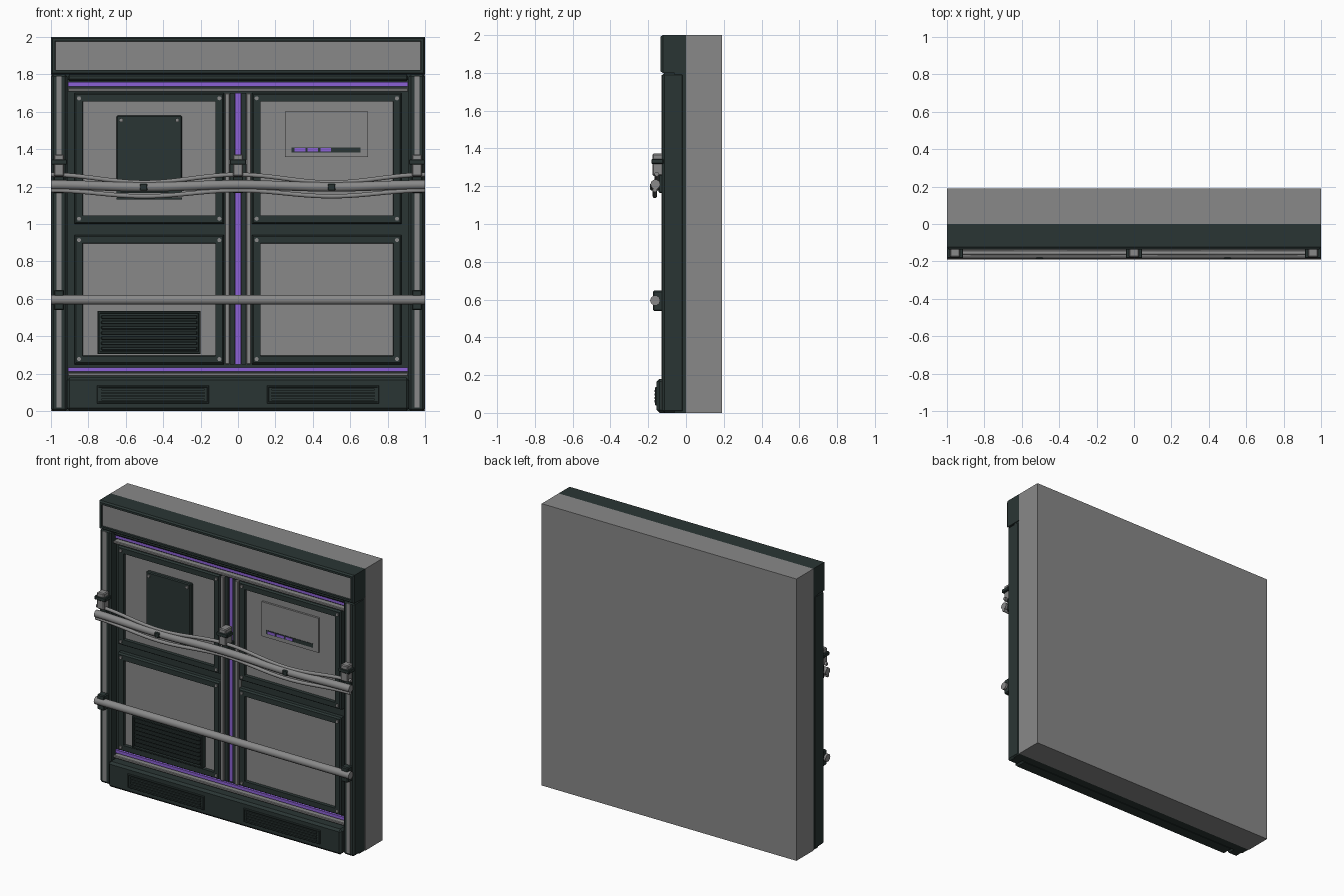
import bpy, bmesh, math
from mathutils import Vector

cube = bpy.data.objects.get("Cube")
if cube:
    bpy.data.objects.remove(cube)


def material(name, rgb):
    m = bpy.data.materials.new(name)
    m.use_nodes = True
    m.diffuse_color = (*rgb, 1)
    m.node_tree.nodes["Principled BSDF"].inputs["Base Color"].default_value = (*rgb, 1)
    return m


GREY = material("mid grey", (0.25, 0.25, 0.25))
DARK = material("dark green grey", (0.023, 0.036, 0.034))
PURPLE = material("purple light", (0.26, 0.12, 0.66))


def finish(name, bm, *mats):
    me = bpy.data.meshes.new(name)
    bm.to_mesh(me)
    bm.free()
    for m in mats:
        me.materials.append(m)
    ob = bpy.data.objects.new(name, me)
    bpy.context.collection.objects.link(ob)
    return ob


def box_mesh(x, y, z):
    bm = bmesh.new()
    bmesh.ops.create_cube(bm, size=1)
    for v in bm.verts:
        v.co = Vector([(r[0] + r[1]) / 2 + c * (r[1] - r[0]) for c, r in zip(v.co, (x, y, z))])
    return bm


def box(name, x, y, z, mat, bevel=0):
    """Box from three (low, high) ranges, with optional chamfer."""
    ob = finish(name, box_mesh(x, y, z), mat)
    if bevel:
        mod = ob.modifiers.new("chamfer", "BEVEL")
        mod.width = bevel
        mod.segments = 1
    return ob


def framed(name, x, y, z, border, depth, chamfer=0.012, inner=GREY):
    """Dark block with a chamfered rim and a recessed coloured centre."""
    bm = box_mesh(x, y, z)
    bm.normal_update()
    front = min(bm.faces, key=lambda f: f.calc_center_median().y)
    bmesh.ops.inset_region(bm, faces=[front], thickness=chamfer)
    for v in bm.verts:
        if v not in front.verts and v.co.y < y[0] + 0.001:
            v.co.y += chamfer
    bmesh.ops.inset_region(bm, faces=[front], thickness=border - chamfer)
    bmesh.ops.inset_region(bm, faces=[front], thickness=0.002)
    for v in front.verts:
        v.co.y += depth
    front.material_index = 1
    return finish(name, bm, DARK, inner)


def tube(name, points, radius, mat):
    cu = bpy.data.curves.new(name, "CURVE")
    cu.dimensions = "3D"
    cu.bevel_depth = radius
    cu.bevel_resolution = 3
    cu.use_fill_caps = True
    sp = cu.splines.new("POLY")
    sp.points.add(len(points) - 1)
    for p, co in zip(sp.points, points):
        p.co = (*co, 1)
    sp.use_smooth = True
    cu.materials.append(mat)
    ob = bpy.data.objects.new(name, cu)
    bpy.context.collection.objects.link(ob)


def screw(name, x, y, z):
    bm = bmesh.new()
    bmesh.ops.create_cone(bm, cap_ends=True, segments=10, radius1=0.011, radius2=0.011, depth=0.012)
    for v in bm.verts:
        v.co = Vector((x + v.co.x, y + v.co.z, z + v.co.y))
    bmesh.ops.recalc_face_normals(bm, faces=bm.faces)
    finish(name, bm, GREY)


# Wall slab, backing plate and header
box("wall_slab", (-1, 1), (0, 0.19), (0, 2), GREY)
box("backing_plate", (-0.995, 0.995), (-0.06, 0), (0, 1.99), DARK)
framed("header", (-1, 1), (-0.135, 0), (1.8, 2), 0.032, 0.012)
box("header_lip", (-0.91, 0.91), (-0.1, -0.05), (1.765, 1.8), DARK, 0.01)

# Plinth with two louvred grilles
box("plinth", (-0.915, 0.915), (-0.155, -0.05), (0, 0.18), DARK, 0.015)
for side, s in (("right", -1), ("left", 1)):
    cx = s * 0.455
    framed(side + "_plinth_grille", (cx - 0.3, cx + 0.3), (-0.165, -0.15), (0.04, 0.137), 0.012, 0.008, 0.004, DARK)
    for i in range(4):
        z = 0.056 + i * 0.018
        box(f"{side}_plinth_louvre_{i}", (cx - 0.275, cx + 0.275), (-0.168, -0.156), (z, z + 0.011), DARK)

# Side posts with grey inlay
for side, s in (("right", -1), ("left", 1)):
    a, b = sorted((s * 0.912, s * 0.998))
    box(side + "_post", (a, b), (-0.126, -0.01), (0, 1.8), DARK, 0.012)
    c = s * 0.957
    box(side + "_post_inlay", (c - 0.014, c + 0.014), (-0.13, -0.12), (0.02, 1.79), GREY)

# Light strips and trim rails
for side, zl, zr in (("upper", 1.747, 1.717), ("lower", 0.223, 0.196)):
    box(side + "_light_strip", (-0.91, 0.91), (-0.075, -0.055), (zl - 0.011, zl + 0.011), PURPLE)
    box(side + "_trim_rail", (-0.91, 0.91), (-0.1, -0.055), (zr - 0.009, zr + 0.009), GREY, 0.004)
box("centre_light_strip", (-0.015, 0.015), (-0.075, -0.055), (0.25, 1.7), PURPLE)
for side, s in (("right", -1), ("left", 1)):
    c = s * 0.057
    box(side + "_centre_rail", (c - 0.013, c + 0.013), (-0.1, -0.055), (0.25, 1.7), GREY, 0.004)
    c = s * 0.03
    box(side + "_centre_rib", (c - 0.012, c + 0.012), (-0.085, -0.055), (0.25, 1.7), DARK)

# Four framed wall panels with corner screws
for col, x0, x1 in (("right", -0.875, -0.075), ("left", 0.075, 0.875)):
    for row, z0, z1 in (("lower", 0.25, 0.942), ("upper", 1.0, 1.7)):
        name = f"{row}_{col}_panel"
        framed(name, (x0, x1), (-0.1, -0.05), (z0, z1), 0.063, 0.022)
        for i, x in enumerate((x0 + 0.025, x1 - 0.025)):
            for j, z in enumerate((z0 + 0.028, z1 - 0.028)):
                screw(f"{name}_screw_{i}{j}", x, -0.102, z)

# Access hatch with screws and lower slots
box("hatch", (-0.65, -0.3), (-0.105, -0.07), (1.18, 1.58), DARK, 0.006)
for i, x in enumerate((-0.625, -0.325)):
    screw(f"hatch_screw_{i}", x, -0.108, 1.555)
for i in range(3):
    z = 1.13 + i * 0.018
    box(f"hatch_slot_{i}", (-0.65, -0.3), (-0.09, -0.07), (z, z + 0.011), DARK)

# Louvred vent
framed("vent", (-0.75, -0.2), (-0.12, -0.07), (0.305, 0.535), 0.016, 0.015, 0.004, DARK)
for i in range(7):
    z = 0.325 + i * 0.028
    box(f"vent_slat_{i}", (-0.732, -0.218), (-0.119, -0.1), (z, z + 0.018), DARK, 0.004)

# Display with progress bar
box("display_plate", (0.25, 0.695), (-0.092, -0.07), (1.357, 1.602), GREY)
box("display_bar", (0.285, 0.655), (-0.095, -0.09), (1.383, 1.41), DARK)
for i in range(3):
    x = 0.302 + i * 0.069
    box(f"display_segment_{i}", (x, x + 0.058), (-0.098, -0.093), (1.388, 1.405), PURPLE)

# Sagging hoses: main hose with thinner ones above and below
for name, top, sag, y, r in (("upper_hose", 1.264, 0.042, -0.155, 0.012),
                             ("main_hose", 1.21, 0.012, -0.162, 0.026),
                             ("lower_hose", 1.18, 0.032, -0.165, 0.012)):
    pts = []
    for i in range(49):
        x = -1 + i / 24
        pts.append((x, y, top - sag * math.sin(math.pi * x) ** 2))
    tube(name, pts, r, GREY)
for side, x in (("right", -0.505), ("left", 0.5)):
    box(side + "_hose_clip", (x - 0.02, x + 0.02), (-0.19, -0.14), (1.178, 1.216), DARK, 0.005)

# Hose hangers on posts and centre
for side, x in (("right", -0.957), ("centre", 0), ("left", 0.957)):
    box(side + "_hanger_arm", (x - 0.028, x + 0.028), (-0.178, -0.1), (1.255, 1.372), GREY, 0.006)
    box(side + "_hanger_back", (x - 0.028, x + 0.028), (-0.145, -0.08), (1.165, 1.26), DARK, 0.004)
    box(side + "_hanger_band", (x - 0.043, x + 0.043), (-0.183, -0.12), (1.318, 1.345), DARK, 0.004)

# Lower handrail with clamps
tube("handrail", [(-1, -0.163, 0.595), (1, -0.163, 0.595)], 0.027, GREY)
for side, x in (("right", -0.957), ("left", 0.957)):
    box(side + "_rail_clamp", (x - 0.028, x + 0.028), (-0.175, -0.12), (0.54, 0.647), DARK, 0.006)
